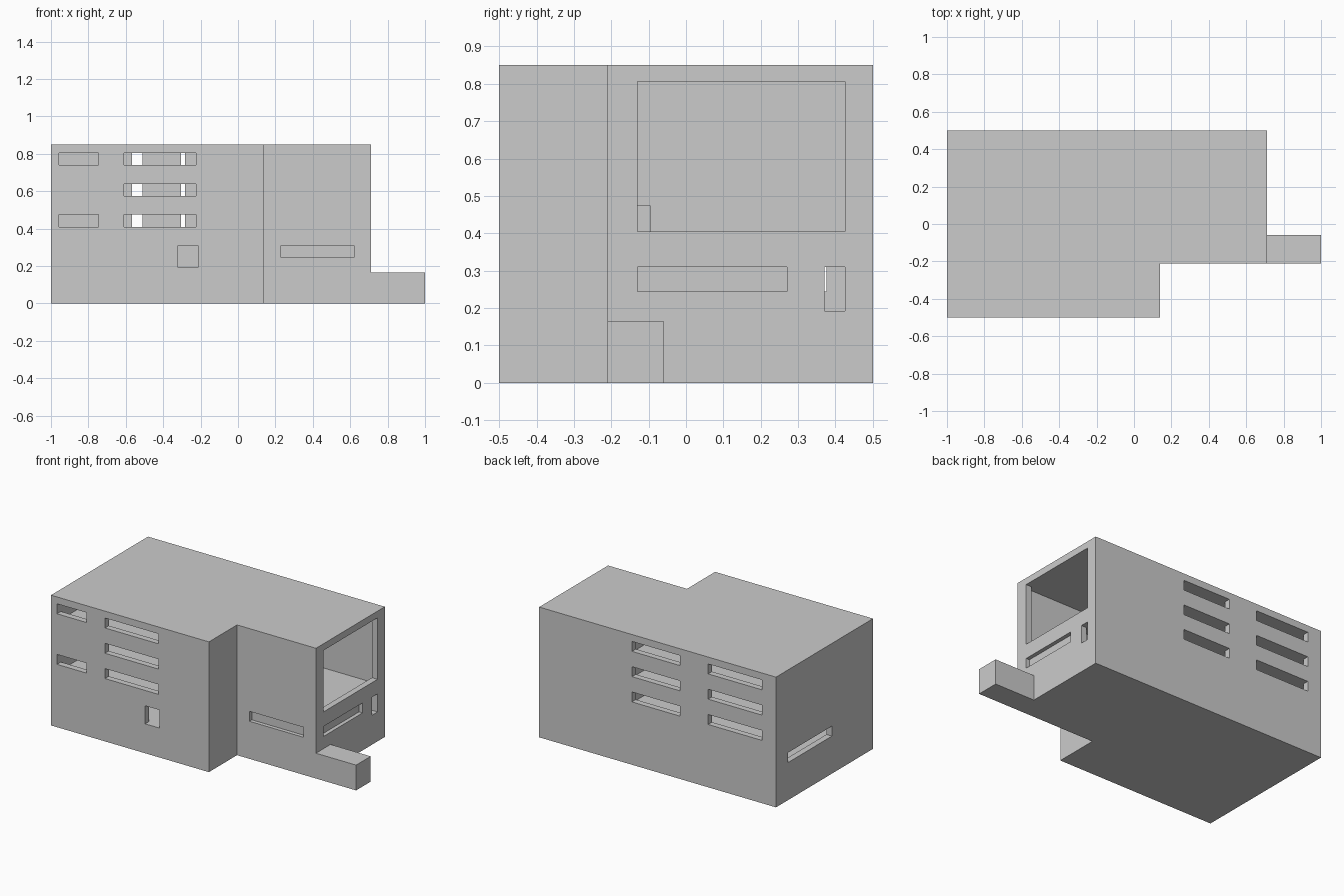
import bpy, bmesh

if "Cube" in bpy.data.objects:
    bpy.data.objects.remove(bpy.data.objects["Cube"])

def add_object(name, bm):
    bmesh.ops.recalc_face_normals(bm, faces=bm.faces)
    me = bpy.data.meshes.new(name)
    bm.to_mesh(me)
    bm.free()
    ob = bpy.data.objects.new(name, me)
    bpy.context.collection.objects.link(ob)
    return ob

def prism(name, outline, z0, z1):
    bm = bmesh.new()
    face = bm.faces.new([bm.verts.new((x, y, z0)) for x, y in outline])
    ext = bmesh.ops.extrude_face_region(bm, geom=[face])
    bmesh.ops.translate(bm, vec=(0, 0, z1 - z0),
                        verts=[v for v in ext['geom'] if isinstance(v, bmesh.types.BMVert)])
    return add_object(name, bm)

def box(name, x0, x1, y0, y1, z0, z1):
    return prism(name, [(x0, y0), (x1, y0), (x1, y1), (x0, y1)], z0, z1)

# Main L-shaped building volume
building = prism("building_shell", [(-1, -.5), (.14, -.5), (.14, -.21), (.71, -.21),
                                    (.71, .5), (-1, .5)], 0, .85)
cutters = []
def cut(*dims):
    c = box("cutter", *dims)
    c.hide_render = True
    cutters.append(c)

# Storey heights: floor and ceiling of each hollow level
FLOORS = [.025, .19, .355, .52, .685]
CEIL = .122

# Hollow rooms in the main wing
for z in FLOORS:
    cut(-.96, .10, -.46, .46, z, z + CEIL)
# Ground level and first level rooms in the side wing
cut(.14, .67, -.17, .46, .025, .147)
cut(.22, .63, -.13, .27, .19, .312)
cut(.09, .67, .31, .46, .19, .312)
# Tall hall with its big opening on the right and a doorway into the wing
cut(.14, .67, -.17, .46, .355, .81)
cut(.65, .8, -.13, .425, .405, .806)
cut(.09, .15, -.16, -.097, .357, .475)

# Strip windows on front and back of the upper three levels
for i, z in enumerate(FLOORS[2:]):
    s, t = z + .055, z + .12
    cut(-.61, -.225, -.6, -.45, s, t)
    if i != 1:
        cut(-.957, -.745, -.6, -.45, s, t)
    cut(-.90, -.51, .45, .6, s, t)
    cut(-.305, .04, .45, .6, s, t)

# First level: left window, doors, and shallow recessed windows
cut(-1.1, -.95, -.077, .376, .245, .31)
cut(-.32, -.215, -.6, -.45, .192, .31)
cut(.66, .8, .37, .425, .192, .31)
cut(.23, .62, -.3, -.185, .245, .31)
cut(.685, .8, -.13, .27, .245, .31)

for c in cutters:
    m = building.modifiers.new("cut", 'BOOLEAN')
    m.operation = 'DIFFERENCE'
    m.solver = 'EXACT'
    m.object = c
dg = bpy.context.evaluated_depsgraph_get()
carved = bpy.data.meshes.new_from_object(building.evaluated_get(dg))
building.modifiers.clear()
building.data = carved
for c in cutters:
    bpy.data.objects.remove(c)

# Interior partitions on the upper levels, with an open passage between them
for z in FLOORS[2:]:
    box("partition_left", -.96, -.567, -.02, .02, z, z + CEIL)
    box("partition_right", -.283, .10, -.02, .02, z, z + CEIL)

# Low annex block on the right
box("annex_block", .71, 1, -.21, -.06, 0, .165)
